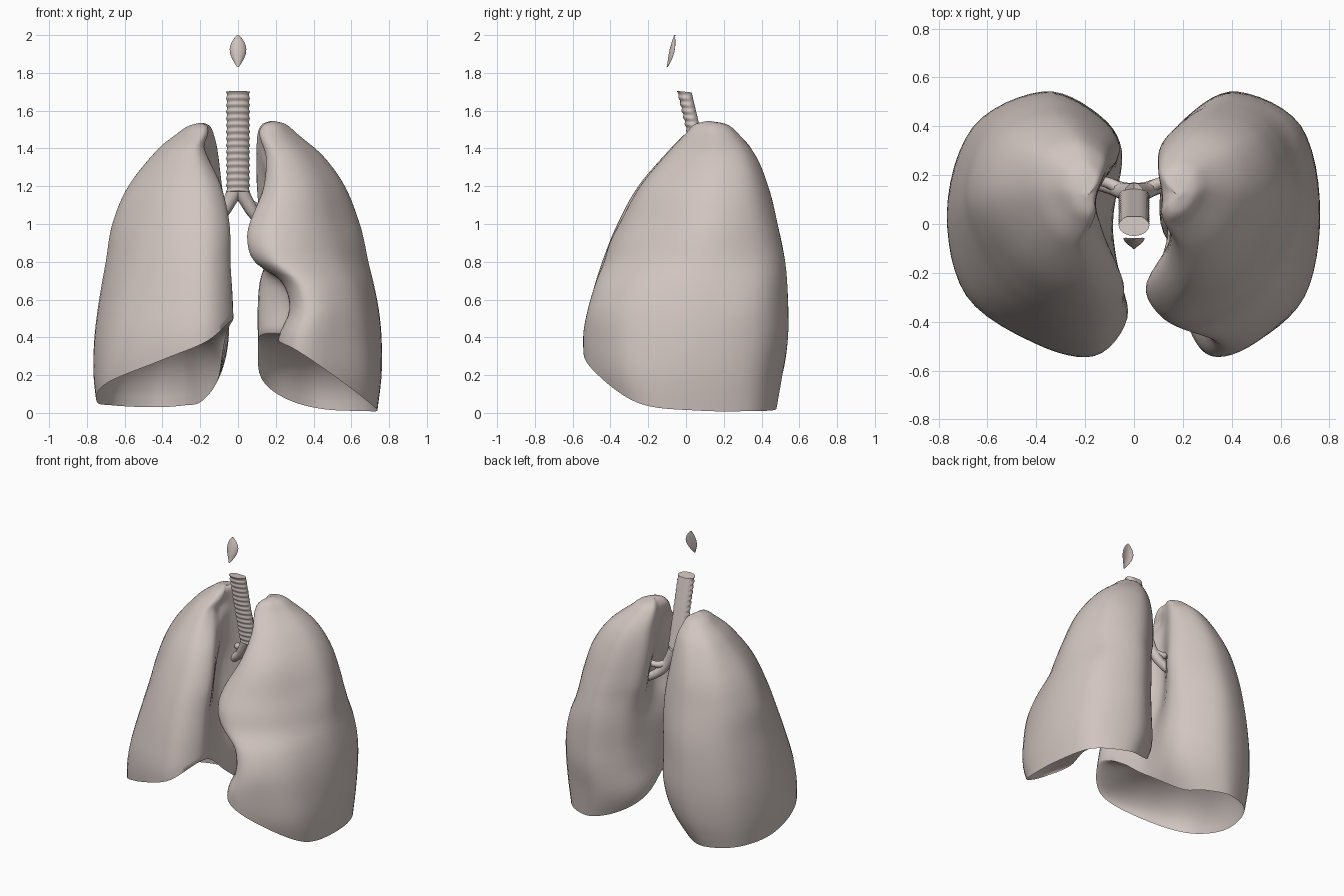
import bpy, bmesh, math
from mathutils import Vector

cube = bpy.data.objects.get("Cube")
if cube:
    bpy.data.objects.remove(cube, do_unlink=True)

tissue = bpy.data.materials.new("pale_tissue")
tissue.use_nodes = True
colour = (0.64, 0.56, 0.53, 1)
tissue.diffuse_color = colour
tissue.node_tree.nodes["Principled BSDF"].inputs["Base Color"].default_value = colour


def finish(obj, angle=50):
    obj.data.materials.append(tissue)
    bpy.ops.object.select_all(action="DESELECT")
    obj.select_set(True)
    bpy.context.view_layer.objects.active = obj
    bpy.ops.object.shade_smooth_by_angle(angle=math.radians(angle))
    return obj


def loft(name, rings, angle=50):
    """Skin a stack of closed rings and close both ends."""
    bm = bmesh.new()
    loops = [[bm.verts.new(p) for p in ring] for ring in rings]
    for low, high in zip(loops, loops[1:]):
        count = len(low)
        for i in range(count):
            j = (i + 1) % count
            bm.faces.new((low[i], low[j], high[j], high[i]))
    for end in (loops[0], loops[-1]):
        centre = bm.verts.new(sum((v.co for v in end), Vector()) / len(end))
        for i in range(len(end)):
            bm.faces.new((end[i - 1], end[i], centre))
    bmesh.ops.recalc_face_normals(bm, faces=bm.faces)
    mesh = bpy.data.meshes.new(name)
    bm.to_mesh(mesh)
    bm.free()
    obj = bpy.data.objects.new(name, mesh)
    bpy.context.collection.objects.link(obj)
    return finish(obj, angle)


def spline(a, b, c, d, t):
    return b + 0.5 * t * (c - a + t * (2 * a - 5 * b + 4 * c - d + t * (3 * (b - c) + d - a)))


def section(table, z):
    """Smoothly interpolate the section measures at height z."""
    last = len(table) - 1
    k = 0
    while k < last - 1 and z < table[k + 1][0]:
        k += 1
    top, bottom = table[k], table[k + 1]
    before, after = table[max(k - 1, 0)], table[min(k + 2, last)]
    span = bottom[0] - top[0]
    t = min(max((z - top[0]) / span, 0), 1)
    values = []
    for i in range(1, len(top)):
        m0 = (bottom[i] - before[i]) / (bottom[0] - before[0]) * span
        m1 = (after[i] - top[i]) / (after[0] - top[0]) * span
        h = t * t * (3 - 2 * t)
        values.append(top[i] * (1 - h) + bottom[i] * h
                      + m0 * t * (1 - t) ** 2 - m1 * t * t * (1 - t))
    return values


def controls(table, z):
    """Outline points: front medial edge, round the outside, to the hilum and forward again."""
    edge, hilum, rear, outer, front, back = section(table, z)
    w, d = outer - edge, back - front
    depth = outer - rear
    cut = 0.08 + 0.15 * min(z, 1)
    return [(edge, front + 0.13 * d), (edge + 0.18 * w, front),
            (edge + 0.5 * w, front + 0.045 * d), (outer - cut * w, front + 0.22 * d),
            (outer, front + 0.55 * d), (outer - 0.14 * w, back - 0.13 * d),
            (rear + 0.46 * depth, back), (rear + 0.15 * depth, back - 0.08 * d),
            (rear, front + 0.77 * d), (hilum, front + 0.5 * d),
            (max(edge, (edge + hilum) / 2), front + 0.31 * d)]


def lung(name, side, table, rim, dome, steps=6, levels=44):
    top = table[0][0]
    count = len(rim)
    rings = []
    for level in range(levels + 1):
        s = math.sin(math.pi / 2 * level / levels)
        ring = []
        for seg in range(count):
            near = [(seg + o) % count for o in (-1, 0, 1, 2)]
            for step in range(steps):
                t = step / steps
                base = spline(*[rim[i] for i in near], t)
                z = base + (top - base) * s
                pts = controls(table, z)
                x, y = (spline(*[pts[i][axis] for i in near], t) for axis in (0, 1))
                ring.append(Vector((side * x, y, z)))
        rings.append(ring)
    # hollow underside, a quarter-ellipse rising from the rim to the dome
    edge = rings[0]
    middle = sum(edge, Vector()) / len(edge)
    inside = []
    for k in range(11, 0, -1):
        a = math.pi / 2 * k / 12
        inside.append([Vector((middle.x + (p.x - middle.x) * math.cos(a),
                               middle.y + (p.y - middle.y) * math.cos(a),
                               p.z + (dome - p.z) * math.sin(a))) for p in edge])
    return loft(name, inside + rings, 60)


# Section rows: height, front edge, hilum, rear edge, outer, front, back
right_sections = [
    (1.535, .19, .19, .18, .205, .11, .13),
    (1.52, .165, .16, .15, .26, .05, .21),
    (1.48, .16, .15, .13, .32, .0, .27),
    (1.4, .18, .15, .11, .42, -.08, .345),
    (1.2, .09, .16, .085, .58, -.25, .435),
    (1.0, .045, .19, .06, .665, -.36, .485),
    (.8, .04, .18, .06, .70, -.44, .525),
    (.6, .03, .13, .06, .735, -.5, .54),
    (.4, .03, .09, .05, .76, -.54, .54),
    (.2, .06, .1, .1, .765, -.52, .51),
    (0, .2, .2, .23, .74, -.42, .44)]
left_sections = [
    (1.545, .18, .18, .17, .195, .11, .13),
    (1.53, .14, .14, .13, .25, .05, .21),
    (1.48, .115, .115, .105, .31, .0, .275),
    (1.36, .15, .12, .1, .45, -.11, .37),
    (1.2, .14, .16, .1, .565, -.24, .435),
    (1.0, .06, .22, .12, .645, -.35, .485),
    (.9, .05, .2, .14, .67, -.4, .505),
    (.8, .09, .15, .15, .69, -.43, .525),
    (.7, .23, .12, .15, .715, -.47, .535),
    (.55, .275, .11, .15, .745, -.515, .54),
    (.4, .22, .11, .14, .76, -.54, .54),
    (.2, .22, .13, .12, .76, -.52, .51),
    (0, .27, .25, .22, .735, -.43, .475)]
lung("right_lung", -1, right_sections,
     (.5, .38, .28, .16, .06, .04, .03, .04, .07, .26, .42), .44)
lung("left_lung", 1, left_sections,
     (.38, .33, .21, .05, .012, .01, .02, .07, .18, .4, .42), .4)

# Windpipe: oval tube with ribs on the front and a flat back
rings = []
rib_count, per_rib, around = 15, 6, 24
total = rib_count * per_rib
for i in range(total + 1):
    t = i / total
    z = 1.17 + 0.53 * t
    centre_y = 0.12 - 0.125 * t
    rib = 0.003 * math.cos(math.tau * i / per_rib)
    ring = []
    for j in range(around):
        a = math.tau * j / around
        grow = rib if math.sin(a) < 0.4 else 0
        y = max(-1, min(math.sin(a), 0.85)) * (0.041 + grow)
        ring.append(Vector((math.cos(a) * (0.06 + grow), centre_y + y, z - 0.1 * y)))
    rings.append(ring)
loft("windpipe", rings, 60)


def tube(name, points, radii):
    curve = bpy.data.curves.new(name, "CURVE")
    curve.dimensions = "3D"
    curve.bevel_depth = 1
    curve.bevel_resolution = 3
    curve.use_fill_caps = True
    path = curve.splines.new("BEZIER")
    path.bezier_points.add(len(points) - 1)
    for point, co, radius in zip(path.bezier_points, points, radii):
        point.co = co
        point.radius = radius
        point.handle_left_type = point.handle_right_type = "AUTO"
    temp = bpy.data.objects.new(name, curve)
    bpy.context.collection.objects.link(temp)
    mesh = bpy.data.meshes.new_from_object(temp.evaluated_get(bpy.context.evaluated_depsgraph_get()))
    bpy.data.objects.remove(temp)
    obj = bpy.data.objects.new(name, mesh)
    bpy.context.collection.objects.link(obj)
    finish(obj)


# Main airways and their upper branches
for word, side in (("right", -1), ("left", 1)):
    tube(word + "_bronchus",
         [(0, .125, 1.21), (side * .045, .135, 1.12), (side * .1, .155, 1.04), (side * .25, .19, .95)],
         (.045, .036, .032, .026))
    tube(word + "_upper_branch",
         [(side * .05, .14, 1.11), (side * .11, .17, 1.09), (side * .23, .19, 1.12)],
         (.026, .022, .018))

# Leaf-shaped flap above the windpipe
rings = []
for i in range(13):
    t = i / 12
    half = 0.004 + 0.04 * math.sin(math.pi * t ** 1.15) ** 0.85
    thick = 0.003 + 0.006 * math.sin(math.pi * t)
    z = 1.83 + 0.17 * t
    y = -0.098 + 0.04 * t ** 0.8
    ring = []
    for j in range(16):
        a = math.tau * j / 16
        x = math.cos(a)
        ring.append(Vector((x * half, y + 0.018 * x * x * math.sin(math.pi * t)
                            + thick * (math.sin(a) - 0.5), z)))
    rings.append(ring)
loft("throat_flap", rings)
